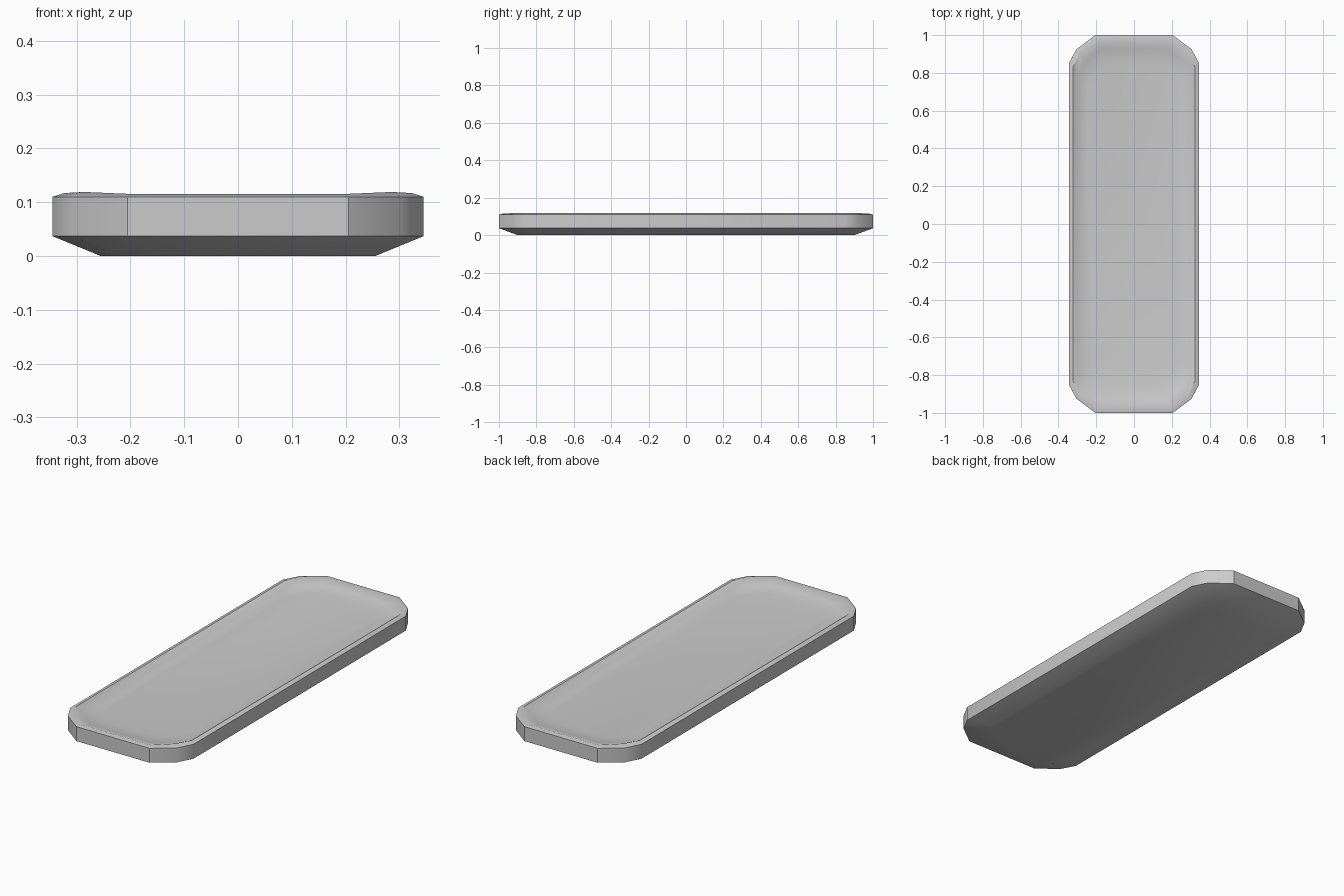
import bpy, bmesh

if "Cube" in bpy.data.objects:
    bpy.data.objects.remove(bpy.data.objects["Cube"])


def outline(inset_x, inset_y, z, corner_lift=0.0):
    """Ring of 12 points: a rectangle with two-segment rounded corners."""
    sx, sy = (0.345 - inset_x) / 0.345, 1 - inset_y
    quarter = [(0.345, 0.85, 0.5), (0.305, 0.925, 1.0), (0.205, 1.0, 0.0)]
    ring = []
    for mx, my, flip in [(1, 1, 0), (-1, 1, 1), (-1, -1, 0), (1, -1, 1)]:
        pts = quarter[::-1] if flip else quarter
        ring += [(mx * x * sx, my * y * sy, z + corner_lift * k) for x, y, k in pts]
    return ring


# Rings from the underside, up the wall, over the rim and into the shallow dish
rings = [
    outline(0.09, 0.10, 0.0),
    outline(0.0, 0.0, 0.037),
    outline(0.0, 0.0, 0.110),
    outline(0.022, 0.022, 0.115, 0.004),
    outline(0.05, 0.07, 0.100),
    outline(0.10, 0.15, 0.090),
]

bm = bmesh.new()
loops = [[bm.verts.new(p) for p in ring] for ring in rings]
for a, b in zip(loops, loops[1:]):
    for i in range(12):
        j = (i + 1) % 12
        bm.faces.new((a[i], a[j], b[j], b[i]))
bm.faces.new(loops[0][::-1])
bm.faces.new(loops[-1])
bmesh.ops.recalc_face_normals(bm, faces=bm.faces)

mesh = bpy.data.meshes.new("shallow_tray")
bm.to_mesh(mesh)
bm.free()
tray = bpy.data.objects.new("shallow_tray", mesh)
bpy.context.collection.objects.link(tray)

# Smooth the walls and dish, keep the bottom bevel and rim crisp
bpy.context.view_layer.objects.active = tray
tray.select_set(True)
bpy.ops.object.shade_smooth_by_angle(angle=0.6)
